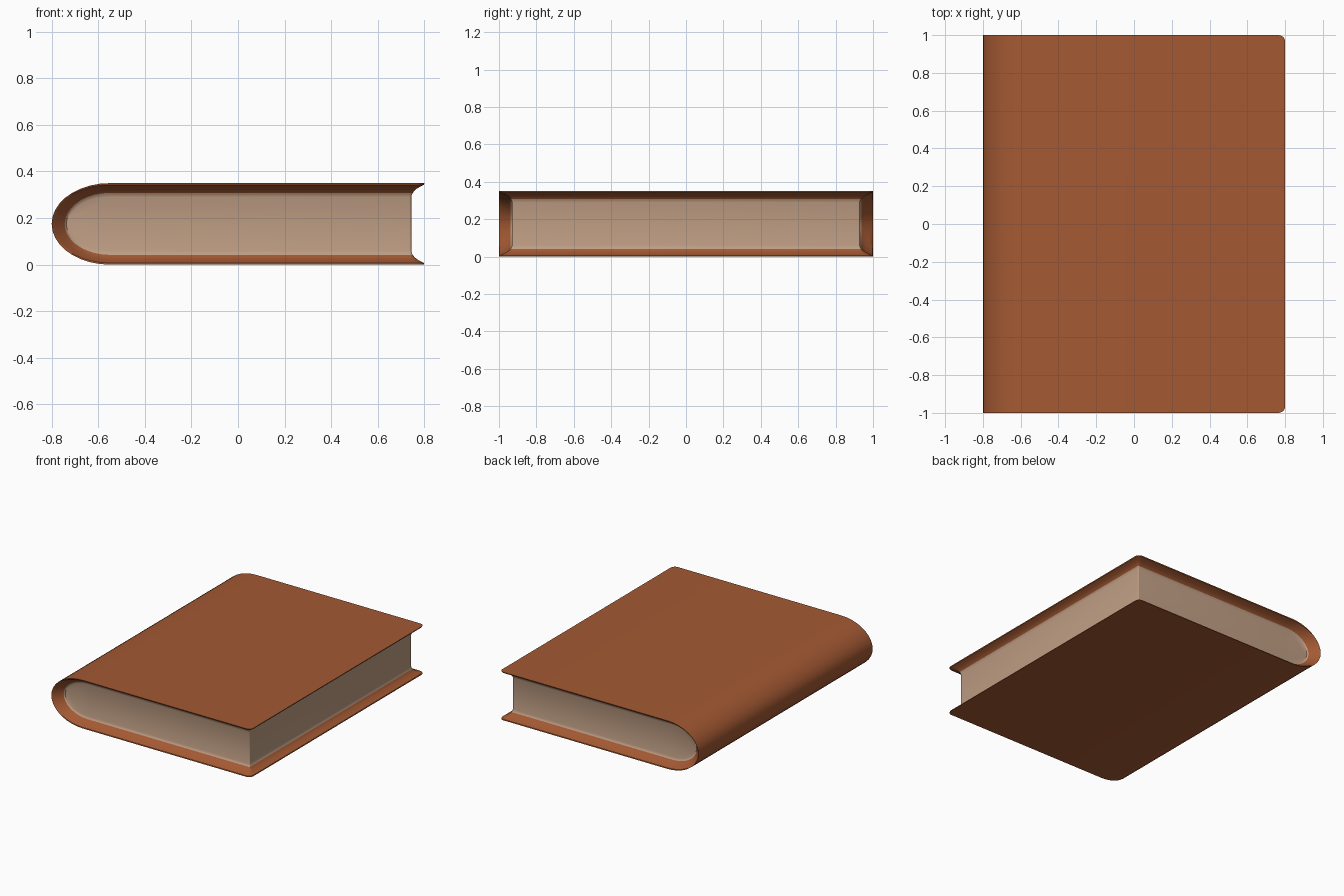
import bpy, bmesh
from math import sin, cos, pi

old = bpy.data.objects.get("Cube")
if old:
    bpy.data.objects.remove(old, do_unlink=True)


def material(name, color):
    m = bpy.data.materials.new(name)
    m.use_nodes = True
    m.diffuse_color = (*color, 1)
    m.node_tree.nodes["Principled BSDF"].inputs["Base Color"].default_value = (*color, 1)
    return m


leather = material("brown leather", (0.37, 0.10, 0.033))
paper = material("cream paper", (0.52, 0.34, 0.23))

HEIGHT, SPINE_X, SPINE_R = 0.35, -0.55, 0.25
ARC, CORNER = 18, 5


def profile(inset, edge):
    """Half-ellipse of the spine in x and z, from the top to the bottom."""
    rx, rz = SPINE_R - edge * 0.9, HEIGHT / 2 - inset
    angles = [pi / 2 + pi * i / ARC for i in range(ARC + 1)]
    return [(SPINE_X + rx * cos(a), HEIGHT / 2 + rz * sin(a)) for a in angles]


def corner(inset, edge, radius, top):
    """Rounded front corner, running from the front side to the fore edge."""
    x, y = 0.8 - edge * 0.8 - radius, -(1 - edge) + radius
    z = HEIGHT - inset if top else inset
    angles = [pi / 2 * i / CORNER for i in range(CORNER + 1)]
    return [(x + radius * sin(a), y - radius * cos(a), z) for a in angles]


def ring(bm, inset, edge, radius):
    """Closed loop: front spine and corners, then the same mirrored to the back."""
    front = corner(inset, edge, radius, True)[::-1]
    front += [(x, -(1 - edge), z) for x, z in profile(inset, edge)]
    front += corner(inset, edge, radius, False)
    back = [(x, -y, z) for x, y, z in front[::-1]]
    return [bm.verts.new(p) for p in front + back]


def finish(bm, name, mat):
    bmesh.ops.remove_doubles(bm, verts=bm.verts, dist=0.00001)
    bmesh.ops.recalc_face_normals(bm, faces=bm.faces)
    mesh = bpy.data.meshes.new(name)
    bm.to_mesh(mesh)
    bm.free()
    obj = bpy.data.objects.new(name, mesh)
    bpy.context.collection.objects.link(obj)
    mesh.materials.append(mat)
    bpy.ops.object.select_all(action="DESELECT")
    obj.select_set(True)
    bpy.context.view_layer.objects.active = obj
    bpy.ops.object.shade_smooth_by_angle(angle=0.6)


def bridge(bm, rings):
    for a, b in zip(rings, rings[1:]):
        for i in range(len(a)):
            j = (i + 1) % len(a)
            bm.faces.new((a[i], a[j], b[j], b[i]))


def wrap(bm, loop):
    """Top sheet, rounded spine and bottom sheet, joining front to back."""
    n, c = len(loop), CORNER + 1
    bm.faces.new(loop[:c + 1] + loop[n - c - 1:])
    for i in range(c, c + ARC):
        bm.faces.new((loop[i], loop[i + 1], loop[n - 2 - i], loop[n - 1 - i]))
    bm.faces.new(loop[c + ARC:n - c - ARC])


# Inset in height, inset from the edge, and corner radius of each loop
flare = [(0, 0, 0.035), (0.007, 0.002, 0.035), (0.014, 0.02, 0.03),
         (0.024, 0.041, 0.024), (0.033, 0.054, 0.018), (0.042, 0.062, 0.012)]
page_lip = [flare[-1], (0.05, 0.067, 0.009), (0.06, 0.07, 0.008)]

# Cover: outer shell, thin rim and hollow flare down to the pages
bm = bmesh.new()
rings = [ring(bm, *f) for f in flare]
wrap(bm, rings[0])
bridge(bm, rings)
finish(bm, "cover", leather)

# Page block: curved lip, flat ends and flat fore edge
bm = bmesh.new()
rings = [ring(bm, *f) for f in page_lip]
bridge(bm, rings)
last = rings[-1]
n, half = len(last), len(last) // 2
for side in (last[:half], last[half:]):
    bm.faces.new(side[CORNER:half - CORNER])
    for i in range(CORNER):
        bm.faces.new((side[i], side[i + 1], side[half - 2 - i], side[half - 1 - i]))
bm.faces.new((last[0], last[half - 1], last[half], last[n - 1]))
finish(bm, "pages", paper)
